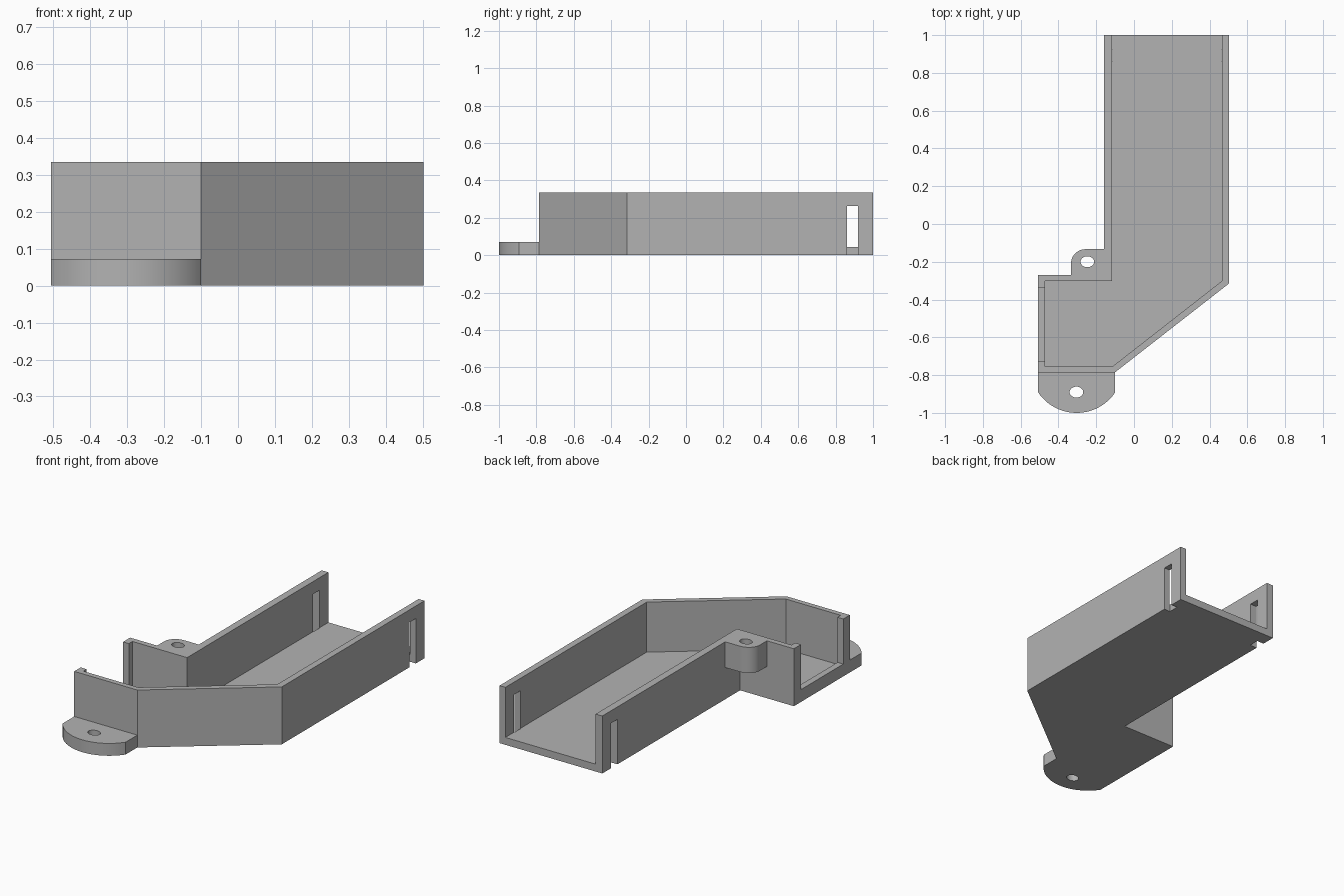
import bpy, bmesh
from math import cos, sin, pi, radians, asin

cube = bpy.data.objects.get("Cube")
if cube:
    bpy.data.objects.remove(cube, do_unlink=True)

grey = bpy.data.materials.new("plain grey")
grey.use_nodes = True
grey.diffuse_color = (0.45, 0.45, 0.45, 1)
grey.node_tree.nodes["Principled BSDF"].inputs["Base Color"].default_value = (0.45, 0.45, 0.45, 1)

HEIGHT, FLOOR, FLANGE = 0.335, 0.043, 0.072


def prism(name, outline, z0, z1):
    """Extrude a flat outline between two heights."""
    bm = bmesh.new()
    face = bm.faces.new([bm.verts.new((x, y, z0)) for x, y in outline])
    top = bmesh.ops.extrude_face_region(bm, geom=[face])["geom"]
    bmesh.ops.translate(bm, vec=(0, 0, z1 - z0),
                        verts=[v for v in top if isinstance(v, bmesh.types.BMVert)])
    bmesh.ops.recalc_face_normals(bm, faces=bm.faces)
    mesh = bpy.data.meshes.new(name)
    bm.to_mesh(mesh)
    bm.free()
    mesh.materials.append(grey)
    obj = bpy.data.objects.new(name, mesh)
    bpy.context.collection.objects.link(obj)
    return obj


def box(name, x0, x1, y0, y1, z0, z1):
    return prism(name, [(x0, y0), (x1, y0), (x1, y1), (x0, y1)], z0, z1)


def arc(cx, cy, rx, ry, a0, a1, n):
    return [(cx + rx * cos(a0 + (a1 - a0) * i / n),
             cy + ry * sin(a0 + (a1 - a0) * i / n)) for i in range(n + 1)]


def screw_hole(cx, cy):
    return prism("hole_cutter", arc(cx, cy, 0.036, 0.029, 0, 2 * pi, 32)[:-1], -0.1, 0.5)


def cut(obj, cutters):
    """Subtract the cutters, bake the result and delete them."""
    for c in cutters:
        c.hide_render = True
        mod = obj.modifiers.new("cut", "BOOLEAN")
        mod.operation, mod.solver, mod.object = "DIFFERENCE", "EXACT", c
    bpy.context.view_layer.update()
    graph = bpy.context.evaluated_depsgraph_get()
    mesh = bpy.data.meshes.new_from_object(obj.evaluated_get(graph))
    obj.modifiers.clear()
    obj.data = mesh
    for c in cutters:
        bpy.data.objects.remove(c, do_unlink=True)


# Bent channel: outer block, hollowed from above and open at the back
tray = prism("tray", [(-0.16, 1), (0.503, 1), (0.503, -0.315), (-0.1, -0.785),
                      (-0.507, -0.785), (-0.507, -0.27), (-0.16, -0.27)], 0, HEIGHT)
cavity = prism("cavity_cutter", [(-0.117, 1.1), (0.465, 1.1), (0.465, -0.302), (-0.115, -0.755),
                                 (-0.47, -0.755), (-0.47, -0.302), (-0.117, -0.302)], FLOOR, 0.5)
# Side opening with a raised sill, and one strap slot through each long wall
opening = box("opening_cutter", -0.6, -0.44, -0.725, -0.335, FLANGE, 0.5)
slots = [box("slot_cutter", x0, x1, 0.86, 0.92, -0.1, 0.262)
         for x0, x1 in ((-0.25, -0.115), (0.463, 0.6))]
cut(tray, [cavity, opening] + slots)

# Low front flange with a curved nose
half, radius = 0.2035, 0.246
swing = asin(half / radius)
nose = arc(-0.3035, -1 + radius, radius, radius, -pi / 2 - swing, -pi / 2 + swing, 32)
flange = prism("front_flange", [(-0.507, -0.785)] + nose + [(-0.1, -0.785)], 0, FLANGE)
cut(flange, [screw_hole(-0.305, -0.89)])

# Raised ear in the inside corner, flush with the top of the walls
ear = prism("mounting_ear", [(-0.16, -0.27), (-0.16, -0.133)]
            + arc(-0.253, -0.205, 0.08, 0.072, pi / 2, pi, 16) + [(-0.333, -0.27)],
            0.185, HEIGHT)
cut(ear, [screw_hole(-0.247, -0.2)])

# Smooth the curved sides, keep corners sharp
bpy.ops.object.select_all(action="DESELECT")
for part in (tray, flange, ear):
    part.select_set(True)
bpy.context.view_layer.objects.active = tray
bpy.ops.object.shade_smooth_by_angle(angle=radians(30))
